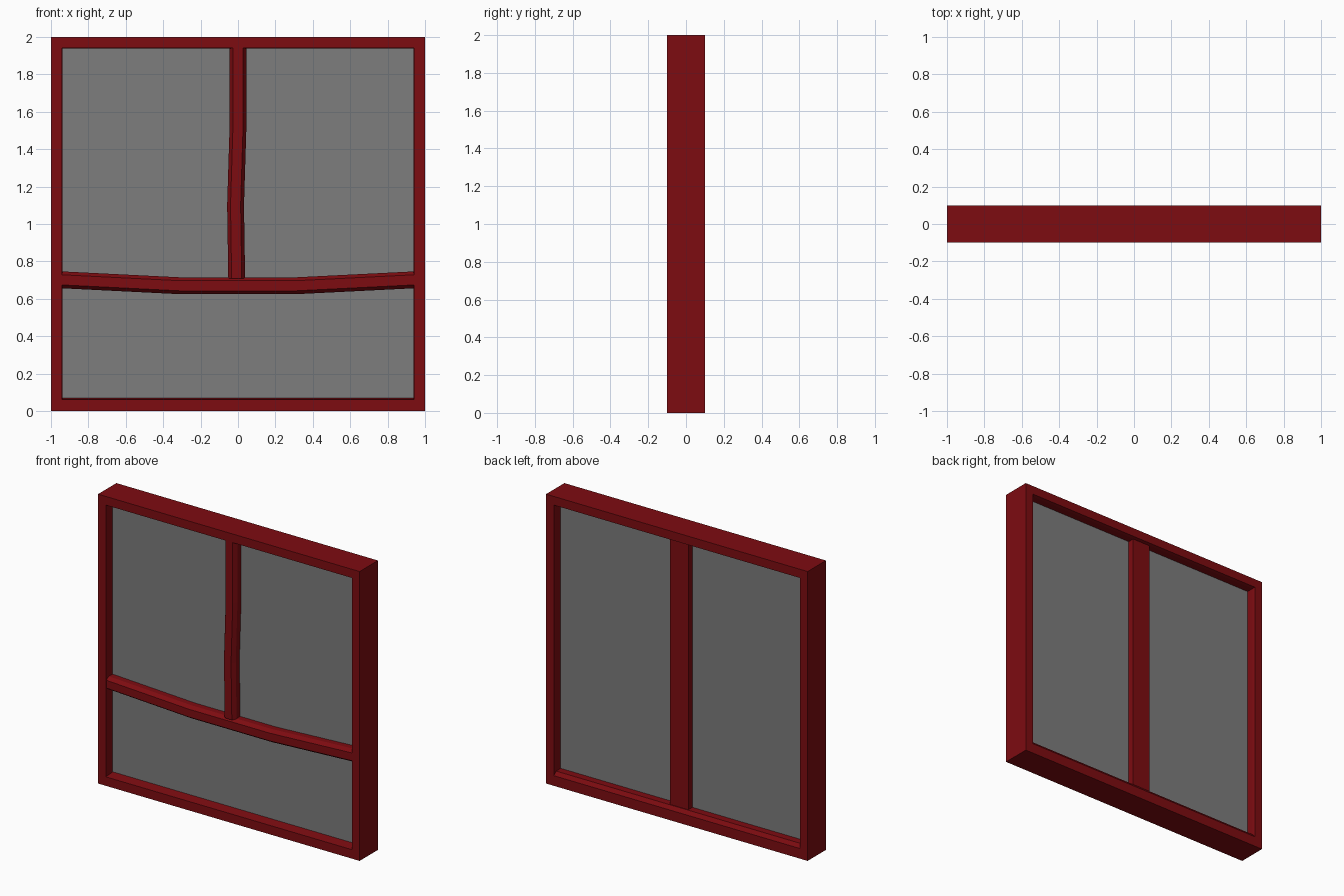
import bpy, bmesh

if "Cube" in bpy.data.objects:
    bpy.data.objects.remove(bpy.data.objects["Cube"])


def paint(name, rgb):
    m = bpy.data.materials.new(name)
    m.diffuse_color = (*rgb, 1)
    m.use_nodes = True
    m.node_tree.nodes["Principled BSDF"].inputs["Base Color"].default_value = m.diffuse_color
    return m


red = paint("dark_red_paint", (0.207, 0.0035, 0.0055))
grey = paint("dark_grey_pane", (0.205, 0.205, 0.205))


def make(name, bm, mat):
    bmesh.ops.recalc_face_normals(bm, faces=bm.faces)
    me = bpy.data.meshes.new(name)
    bm.to_mesh(me)
    bm.free()
    me.materials.append(mat)
    ob = bpy.data.objects.new(name, me)
    bpy.context.collection.objects.link(ob)
    return ob


def bridge(bm, rings, closed=False):
    """Join consecutive rings with quads; cap the ends unless closed."""
    n = len(rings)
    for i in range(n if closed else n - 1):
        a, b = rings[i], rings[(i + 1) % n]
        for j in range(len(a)):
            k = (j + 1) % len(a)
            bm.faces.new((a[j], a[k], b[k], b[j]))
    if not closed:
        bm.faces.new(rings[0])
        bm.faces.new(rings[-1])


def bar(name, path, section, across_x):
    """Sweep a section of (offset, y) points along a path of (x, z) points."""
    bm = bmesh.new()
    bridge(bm, [[bm.verts.new((x + o, y, z) if across_x else (x, y, z + o))
                 for o, y in section] for x, z in path])
    return make(name, bm, red)


# outer frame: section (inset, y, sill height) carried round the opening
bm = bmesh.new()
rings = []
for inset, y, lo in ((0, -0.1, 0), (0.06, -0.1, 0.062), (0.063, -0.03, 0.071),
                     (0.063, 0.03, 0.095), (0.063, 0.08, 0.095),
                     (0.06, 0.1, 0.07), (0, 0.1, 0)):
    h, hi = 1 - inset, 2 - inset
    rings.append([bm.verts.new((x, y, z))
                  for x, z in ((-h, lo), (h, lo), (h, hi), (-h, hi))])
bridge(bm, rings, True)
make("outer_frame", bm, red)

# pane
bm = bmesh.new()
bridge(bm, [[bm.verts.new((x, y, z)) for x, y in
             ((-0.95, -0.03), (0.95, -0.03), (0.95, 0.03), (-0.95, 0.03))]
            for z in (0.05, 1.95)])
make("pane", bm, grey)

# sagging crossbar and warped upright on the front, with chamfered edges
front = [(-0.045, -0.02), (-0.045, -0.07), (-0.027, -0.096),
         (0.027, -0.096), (0.045, -0.07), (0.045, -0.02)]
bar("front_crossbar", [(-0.95, 0.702), (-0.31, 0.67), (0.31, 0.67), (0.95, 0.702)], front, False)
bar("front_upright", [(0, 1.95), (0, 1.52), (-0.013, 1.1), (-0.007, 0.71)], front, True)

# straight upright on the back
back = [(-0.07, 0.02), (-0.07, 0.075), (0.07, 0.075), (0.07, 0.02)]
bar("back_upright", [(0, 0.06), (0, 1.95)], back, True)
